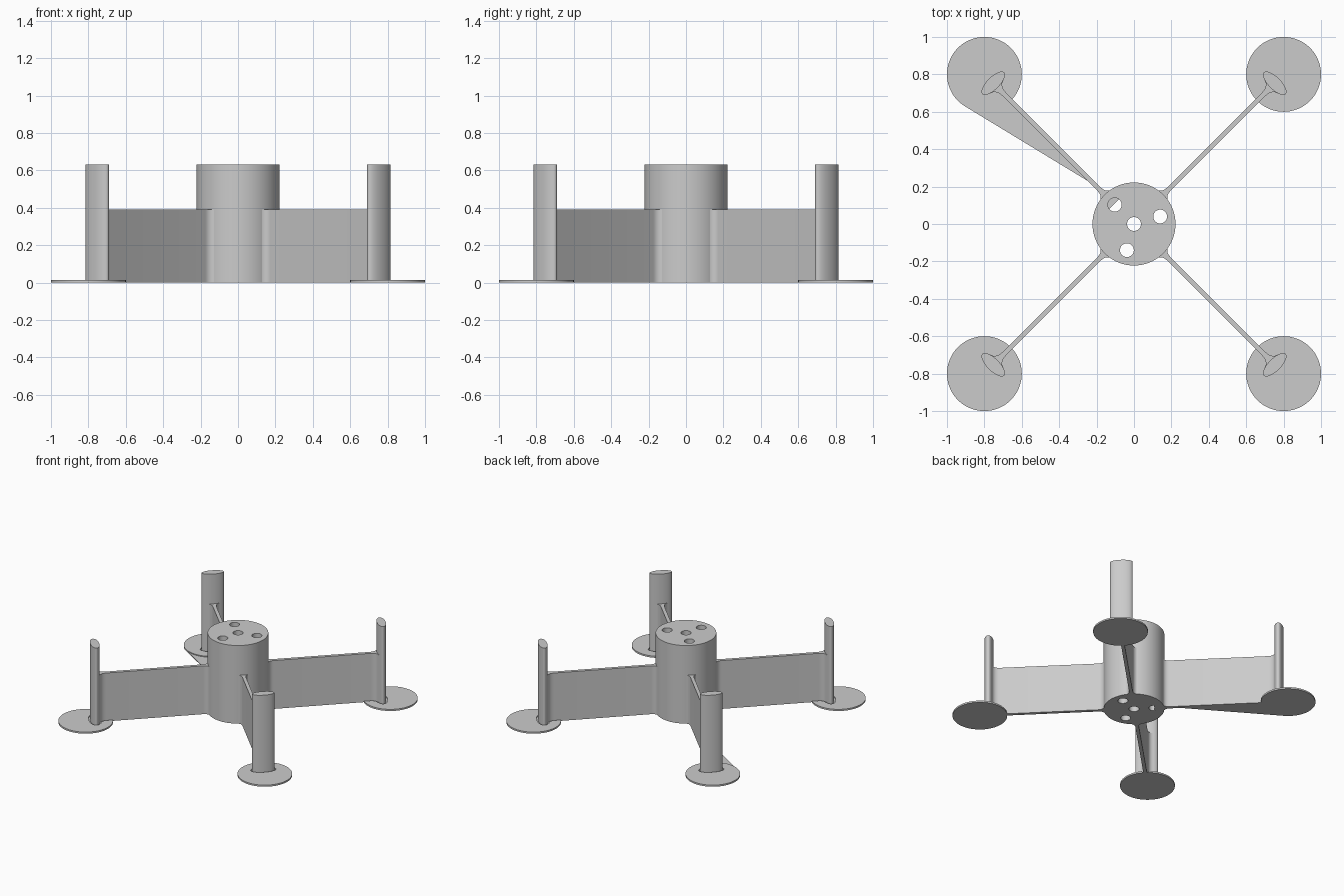
import bpy, bmesh
from math import sin, cos, pi, sqrt, radians
from mathutils import Matrix

if "Cube" in bpy.data.objects:
    bpy.data.objects.remove(bpy.data.objects["Cube"], do_unlink=True)

HUB_R, TOP, ARM_H = 0.222, 0.63, 0.39
ARM_HALF = 0.013          # half the arm thickness
POST_U = 0.7525 * sqrt(2)   # distance of a post from the centre
FOOT_H, FOOT_FLOOR = 0.013, 0.005

grey = bpy.data.materials.new("plain grey")
grey.use_nodes = True
grey.diffuse_color = (0.6, 0.6, 0.6, 1)
grey.node_tree.nodes["Principled BSDF"].inputs["Base Color"].default_value = grey.diffuse_color


def prisms(name, outlines, z0, z1):
    """One object made of outlines extruded from z0 to z1."""
    bm = bmesh.new()
    for pts in outlines:
        face = bm.faces.new([bm.verts.new((x, y, z0)) for x, y in pts])
        new = bmesh.ops.extrude_face_region(bm, geom=[face])["geom"]
        bmesh.ops.translate(bm, vec=(0, 0, z1 - z0),
                            verts=[g for g in new if isinstance(g, bmesh.types.BMVert)])
    bmesh.ops.recalc_face_normals(bm, faces=bm.faces)
    mesh = bpy.data.meshes.new(name)
    bm.to_mesh(mesh)
    bm.free()
    mesh.materials.append(grey)
    obj = bpy.data.objects.new(name, mesh)
    bpy.context.collection.objects.link(obj)
    return obj


def ellipse(cx, cy, a, b, n):
    return [(cx + a * cos(2 * pi * i / n), cy + b * sin(2 * pi * i / n)) for i in range(n)]


def fillet(p, corner, q, n=8):
    """Smooth concave curve from p to q, bending at corner."""
    return [tuple((1 - t) ** 2 * p[k] + 2 * t * (1 - t) * corner[k] + t * t * q[k] for k in (0, 1))
            for t in (i / n for i in range(n + 1))]


def mirrored(half):
    """Close a half outline by mirroring it across the arm's centre line."""
    return half + [(u, -v) for u, v in reversed(half)]


def neck(grow):
    """Half outline of the flared joint between arm and post."""
    v = ARM_HALF + grow
    return fillet((POST_U - 0.085, v), (POST_U - 0.035 - grow, v),
                  (POST_U - 0.026 - grow, 0.052 + grow))


def cut(obj, cutter):
    mod = obj.modifiers.new("cut", "BOOLEAN")
    mod.object, mod.operation, mod.solver = cutter, "DIFFERENCE", "EXACT"
    bpy.context.view_layer.update()
    graph = bpy.context.evaluated_depsgraph_get()
    mesh = bpy.data.meshes.new_from_object(obj.evaluated_get(graph))
    obj.modifiers.clear()
    obj.data = mesh
    bpy.data.objects.remove(cutter, do_unlink=True)


# Central hub with four through holes
hub = prisms("hub", [ellipse(0, 0, HUB_R, HUB_R, 96)], 0, TOP)
holes = [(0, 0), (-0.103, 0.103), (0.14, 0.04), (-0.038, -0.14)]
cut(hub, prisms("hole_cutter", [ellipse(x, y, 0.037, 0.037, 32) for x, y in holes], -0.1, TOP + 0.1))
parts = [hub]

# Arms, posts and round feet
for i, place in enumerate(["back_left", "back_right", "front_right", "front_left"]):
    root = fillet((0.215, 0.045), (0.226, ARM_HALF), (0.262, ARM_HALF))
    arm = prisms(place + "_arm",
                 [mirrored([(0.15, 0.04)] + root + neck(0) + [(POST_U, 0.05)])], 0, ARM_H)
    post = prisms(place + "_post", [ellipse(POST_U, 0, 0.033, 0.082, 64)], 0, TOP)
    foot = prisms(place + "_foot", [ellipse(0.8 * sqrt(2), 0, 0.2, 0.2, 72)], 0, FOOT_H)

    # Shallow clearance groove in the foot, following the arm and post
    gap = 0.011
    start = [(0.8, ARM_HALF + gap)]
    arc = [(POST_U - (0.033 + gap) * cos(t), (0.082 + gap) * sin(t))
           for t in (radians(d) for d in range(45, 180, 5))]
    cut(foot, prisms("groove_cutter", [mirrored(start + neck(gap) + arc)], FOOT_FLOOR, 0.1))

    turn = Matrix.Rotation(radians(45 + 90 * i), 4, "Z")
    for obj in (arm, post, foot):
        obj.data.transform(turn)
        parts.append(obj)

# Thin flat web beside one arm
parts.append(prisms("back_right_web",
                    [[(-0.905, 0.63), (-0.165, 0.18), (-0.17, 0.17 + 0.01), (-0.67, 0.67)]], 0, 0.006))

bpy.ops.object.select_all(action="DESELECT")
for obj in parts:
    obj.select_set(True)
bpy.context.view_layer.objects.active = hub
bpy.ops.object.shade_smooth_by_angle(angle=radians(30))
